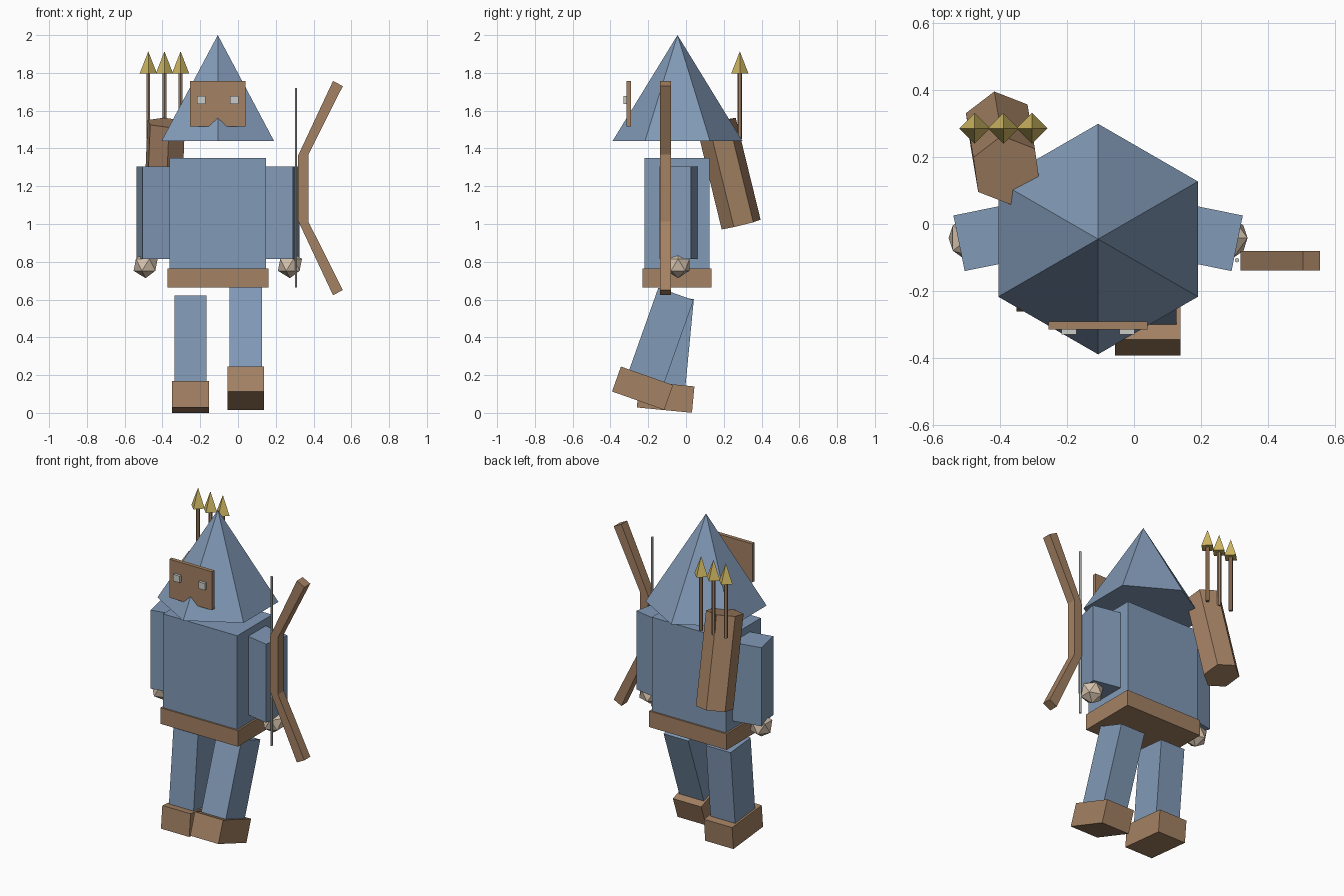
import bpy, bmesh
from math import radians, pi
from mathutils import Matrix, Vector

cube = bpy.data.objects.get("Cube")
if cube:
    bpy.data.objects.remove(cube, do_unlink=True)


def material(name, r, g, b):
    m = bpy.data.materials.new(name)
    m.use_nodes = True
    m.diffuse_color = (r, g, b, 1)
    m.node_tree.nodes["Principled BSDF"].inputs["Base Color"].default_value = (r, g, b, 1)
    return m


BLUE = material("slate blue cloth", 0.22, 0.32, 0.47)
BROWN = material("brown leather", 0.37, 0.22, 0.125)
GOLD = material("gold metal", 0.62, 0.47, 0.12)
SKIN = material("pale skin", 0.68, 0.55, 0.42)
GREY = material("light grey", 0.6, 0.6, 0.57)

MID = -0.107  # body centre line in x


def finish(name, bm, mat, matrix=Matrix()):
    bmesh.ops.recalc_face_normals(bm, faces=bm.faces)
    mesh = bpy.data.meshes.new(name)
    bm.to_mesh(mesh)
    bm.free()
    mesh.materials.append(mat)
    obj = bpy.data.objects.new(name, mesh)
    obj.matrix_world = matrix
    bpy.context.collection.objects.link(obj)
    return obj


def box(name, mat, size, centre, matrix=Matrix()):
    bm = bmesh.new()
    bmesh.ops.create_cube(bm, size=1)
    bmesh.ops.scale(bm, vec=size, verts=bm.verts)
    bmesh.ops.translate(bm, vec=centre, verts=bm.verts)
    return finish(name, bm, mat, matrix)


def tube(name, mat, sides, r1, r2, start, end, turn=0):
    """Straight prism or cone between two points."""
    a, b = Vector(start), Vector(end)
    bm = bmesh.new()
    bmesh.ops.create_cone(bm, cap_ends=True, segments=sides, radius1=r1,
                          radius2=r2, depth=(b - a).length,
                          matrix=Matrix.Rotation(radians(turn), 4, 'Z'))
    tilt = Vector((0, 0, 1)).rotation_difference(b - a).to_matrix().to_4x4()
    return finish(name, bm, mat, Matrix.Translation((a + b) / 2) @ tilt)


# Hood, torso and belt
tube("hood", BLUE, 6, 0.3435, 0, (MID, -0.045, 1.44), (MID, -0.045, 2.0), turn=0)
hood = bpy.data.objects["hood"]
# put a ridge exactly at the front
front = min(hood.data.vertices, key=lambda v: v.co.y).co
if abs(front.x) > 0.01:
    hood.data.transform(Matrix.Rotation(pi / 6, 4, 'Z'))
box("torso", BLUE, (0.512, 0.345, 0.65), (MID, -0.048, 1.025))
box("belt", BROWN, (0.535, 0.365, 0.1), (MID, -0.048, 0.715))

# Mask and eyes
box("mask", BROWN, (0.295, 0.024, 0.24), (MID, -0.302, 1.636))
for side, label in ((1, "left"), (-1, "right")):
    box(label + "_eye", GREY, (0.045, 0.02, 0.042), (MID + side * 0.0865, -0.32, 1.657))

# Arms and hands
for side, label in ((1, "left"), (-1, "right")):
    place = Matrix.Translation((MID + side * 0.4145, -0.0575, 1.06)) \
        @ Matrix.Rotation(radians(-11.5 * side), 4, 'Z')
    box(label + "_arm", BLUE, (0.2, 0.169, 0.49), (-0.1 * side, 0, 0), place)
    bm = bmesh.new()
    bmesh.ops.create_icosphere(bm, subdivisions=1, radius=0.071)
    finish(label + "_hand", bm, SKIN,
           Matrix.Translation((MID + side * 0.382, -0.042, 0.784)))

# Legs in mid stride, each swinging from its hip
for label, x, y, z, swing in (("left", 0.041, -0.053, 0.63, 19.5),
                              ("right", -0.252, -0.057, 0.612, 5.5)):
    hip = Matrix.Translation((x, y, z)) @ Matrix.Rotation(radians(-swing), 4, 'X')
    box(label + "_leg", BLUE, (0.17, 0.198, 0.5), (0, 0, -0.25), hip)
    box(label + "_boot", BROWN, (0.195, 0.293, 0.14), (0, 0, -0.53), hip)

# Quiver and arrows
tube("quiver", BROWN, 6, 0.107, 0.107, (-0.402, 0.292, 0.997), (-0.38, 0.16, 1.537), turn=8)
for i in range(3):
    x = -0.475 + 0.0855 * i
    tube(f"arrow_shaft_{i + 1}", BROWN, 6, 0.012, 0.012, (x, 0.285, 1.45), (x, 0.285, 1.8))
    tube(f"arrow_head_{i + 1}", GOLD, 4, 0.046, 0, (x, 0.285, 1.796), (x, 0.285, 1.914))

# Bow: half profile mirrored about the grip, extruded in depth
GRIP = 1.19
upper = [(0.317, 0.17), (0.503, 0.567), (0.555, 0.54), (0.373, 0.178)]
bm = bmesh.new()
rings = []
for y in (-0.138, -0.08):
    up = [bm.verts.new((x, y, GRIP + h)) for x, h in upper]
    down = [bm.verts.new((x, y, GRIP - h)) for x, h in upper]
    bm.faces.new(up)
    bm.faces.new(down)
    bm.faces.new((up[0], up[3], down[3], down[0]))
    rings.append(up + down[::-1])
for k in range(8):
    n = (k + 1) % 8
    bm.faces.new((rings[0][k], rings[0][n], rings[1][n], rings[1][k]))
finish("bow", bm, BROWN)
tube("bow_string", GREY, 6, 0.007, 0.007, (0.307, -0.108, 0.665), (0.307, -0.108, 1.72))
